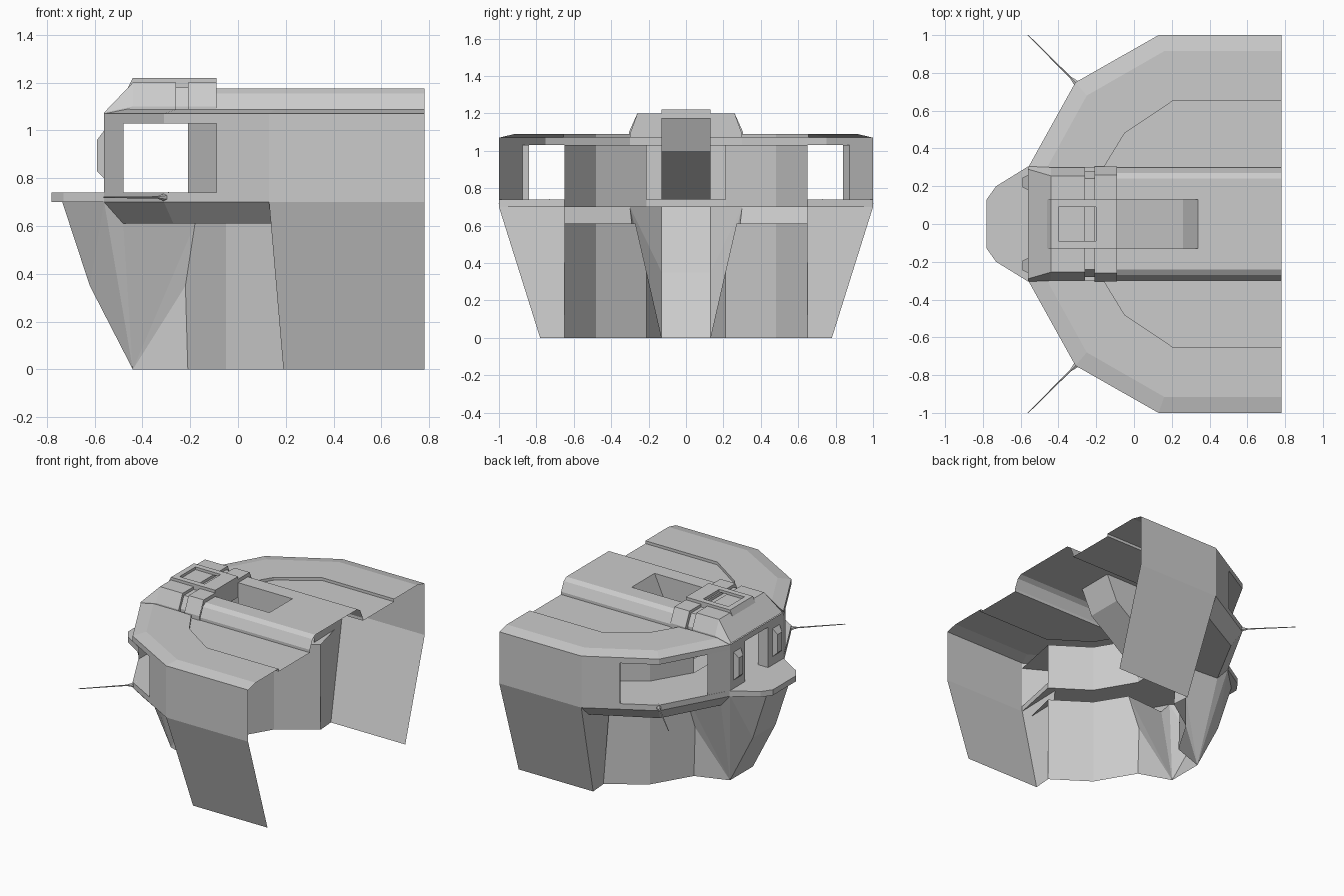
import bpy, bmesh
from mathutils import Vector

if "Cube" in bpy.data.objects:
    bpy.data.objects.remove(bpy.data.objects["Cube"])


def finish(name, bm, mirror=True):
    bmesh.ops.remove_doubles(bm, verts=bm.verts, dist=0.0005)
    bmesh.ops.recalc_face_normals(bm, faces=bm.faces)
    me = bpy.data.meshes.new(name)
    bm.to_mesh(me)
    bm.free()
    ob = bpy.data.objects.new(name, me)
    bpy.context.collection.objects.link(ob)
    if mirror:
        m = ob.modifiers.new("mirror", 'MIRROR')
        m.use_axis = (False, True, False)
        m.merge_threshold = 0.0005
    return ob


def polys(name, faces, mirror=True):
    bm = bmesh.new()
    for f in faces:
        bm.faces.new([bm.verts.new(p) for p in f])
    return finish(name, bm, mirror)


def loft(name, rows, closed=False, cap=False):
    """Skin matching rows of points."""
    faces = []
    for a, b in zip(rows, rows[1:]):
        n = len(a)
        for i in range(n if closed else n - 1):
            j = (i + 1) % n
            faces.append([a[i], a[j], b[j], b[i]])
    if cap:
        faces += [rows[0], rows[-1]]
    # drop repeated corners
    faces = [list(dict.fromkeys(f)) for f in faces]
    return polys(name, [f for f in faces if len(f) > 2])


def at(plan, z):
    return [(x, y, z) for x, y in plan]


def prism(name, plan, z0, z1):
    return loft(name, [at(plan, z0), at(plan, z1)], closed=True, cap=True)


# Half plans, from the open end forward
outline = [(.78, 1), (.13, 1), (-.09, .875), (-.31, .75), (-.56, .3)]
shoulder = [(.78, 1), (.13, 1), (-.31, .75), (-.56, .3)]
roof_rim = [(.78, .915), (.16, .915), (-.25, .68), (-.46, .3)]
recess = [(.78, .655), (.21, .655), (-.05, .48), (-.16, .3)]
recess_in = [(x, .3) for x, y in recess]
cabin = [(.2, .65), (-.05, .48), (-.21, .21)]

# Upper shell: side wall, window sill, header
loft("side_wall", [at(outline[:3], .7), at(outline[:3], 1.07)])
loft("window_sill", [at(outline[2:], .7), at(outline[2:], .74)])
front = outline[2:] + [(-.56, 0)]
loft("window_header", [at(front, 1.03), at(front, 1.07)])
loft("window_jamb", [[(-.09, .875, .74), (-.09, .875, 1.03)],
                     [(-.07, .84, .74), (-.07, .84, 1.03)]])

# Roof: chamfer, outer ring, step and sunken panel
loft("roof", [at(shoulder, 1.07), at(roof_rim, 1.09), at(recess, 1.09),
              at(recess, 1.07), at(recess_in, 1.07)])

# Walkway deck, ceiling and inner cabin wall
ring = [(.13, 1), (-.31, .75), (-.56, .3), (-.56, 0), (-.21, 0)] + cabin[::-1]
prism("walkway_deck", ring, .70, .74)
polys("walkway_ceiling", [at(ring, 1.03)])
loft("inner_cabin_wall", [at(cabin, .74), at(cabin, 1.03)])

# Pointed balcony
prism("bow_balcony", [(-.56, 0), (-.56, .305), (-.73, .2), (-.78, .13), (-.78, 0)], .70, .74)

# Front window pillars with raised badges
prism("window_pillar", [(-.56, .13), (-.56, .3), (-.48, .44), (-.48, .13)], .74, 1.03)


def plate(x, y0, y1, z0, z1):
    return [(x, y0, z0), (x, y1, z0), (x, y1, z1), (x, y0, z1)]


loft("pillar_boss", [plate(-.56, .18, .26, .80, 1.0), plate(-.59, .195, .245, .83, .96)],
     closed=True, cap=True)

# Spine along the roof, with an opening for the ramp
spine = [(.3, 1.07), (.3, 1.09), (.27, 1.155), (.24, 1.175), (.13, 1.175)]
loft("roof_spine", [[(x, y, z) for y, z in spine] for x in (-.09, .78)])
polys("spine_top", [[(.34, 0, 1.175), (.34, .13, 1.175), (.78, .13, 1.175), (.78, 0, 1.175)]])

# Ramp dropping through the spine
ramp = [(.34, 1.175), (.26, 1.0), (-.09, .74)]
loft("ramp", [[(x, y, z) for x, z in ramp] for y in (0, .13)])
polys("ramp_side", [[(x, .13, z) for x, z in ramp + [(-.09, 1.175)]]])

# Roof block at the front with a strap groove: x, bottom width, top width, top height
stations = [(-.56, .305, .29, 1.075), (-.44, .3, .255, 1.2), (-.26, .3, .255, 1.2),
            (-.26, .28, .24, 1.18), (-.21, .28, .24, 1.18), (-.21, .305, .26, 1.2),
            (-.09, .305, .26, 1.2)]
rows = [[(x, w, 1.07), (x, w, min(1.1, h)), (x, t, h), (x, 0, h)] for x, w, t, h in stations]
loft("roof_block", rows)
polys("roof_block_back", [[(-.09, .3, 1.09), (-.09, .26, 1.2), (-.09, 0, 1.2), (-.09, 0, 1.07),
                           (-.09, .3, 1.07)]])


# Skylight frame on the block
def rect(x0, x1, y, z):
    return [(x0, 0, z), (x0, y, z), (x1, y, z), (x1, 0, z)]


loft("skylight_frame", [rect(-.46, -.09, .13, 1.18), rect(-.44, -.09, .13, 1.22),
                        rect(-.4, -.2, .09, 1.22), rect(-.4, -.2, .09, 1.201)])

# Lower side skirt and its front return
loft("side_skirt", [[(.78, 1, .7), (.13, 1, .7)], [(.78, .78, 0), (.19, .78, 0)]])
loft("skirt_return", [[(.13, 1, .7), (.14, .65, .7)], [(.19, .78, 0), (.2, .65, 0)]])

# Sloping flange and soffit under the walkway
inset = [(.14, .9), (-.27, .68), (-.48, .29)]
loft("flange", [at(shoulder[1:], .7), at(inset, .61)])
polys("soffit", [at(inset + [(-.18, .27), (-.05, .48), (.2, .65)], .61)])

# Lower hull wall
hull = [(.2, .65), (-.05, .48)]
loft("hull_wall", [at(hull, 0), at(hull, .61)])
foot, knee, heel, top = (-.44, .13, 0), (-.22, .21, .35), (-.21, .21, 0), (-.18, .27, .61)
tip, lip = (-.56, .3, .7), (-.48, .29, .61)
polys("bow_panels", [[(-.05, .48, 0), heel, knee, top, (-.05, .48, .61)],
                     [foot, heel, knee], [foot, knee, top], [foot, top, lip], [foot, lip, tip]])

# Bow stem with side cheeks
stem = [(-.44, 0), (-.62, .35), (-.735, .7)]
loft("bow_stem", [[(x, y, z) for x, z in stem] for y in (0, .13)])
polys("bow_cheek", [[(stem[i][0], .13, stem[i][1]), (stem[i + 1][0], .13, stem[i + 1][1]), tip]
                    for i in (0, 1)])


# Whip antennas
def rod(name, a, b, r1, r2):
    a, b = Vector(a), Vector(b)
    bm = bmesh.new()
    bmesh.ops.create_cone(bm, cap_ends=True, segments=6, radius1=r1, radius2=r2, depth=(b - a).length)
    rot = (b - a).to_track_quat('Z', 'Y').to_matrix()
    for v in bm.verts:
        v.co = rot @ v.co + (a + b) / 2
    finish(name, bm)


rod("antenna_base", (-.29, .73, .72), (-.335, .775, .72), .022, .006)
rod("antenna_whip", (-.31, .75, .72), (-.562, 1.0, .72), .005, .003)
